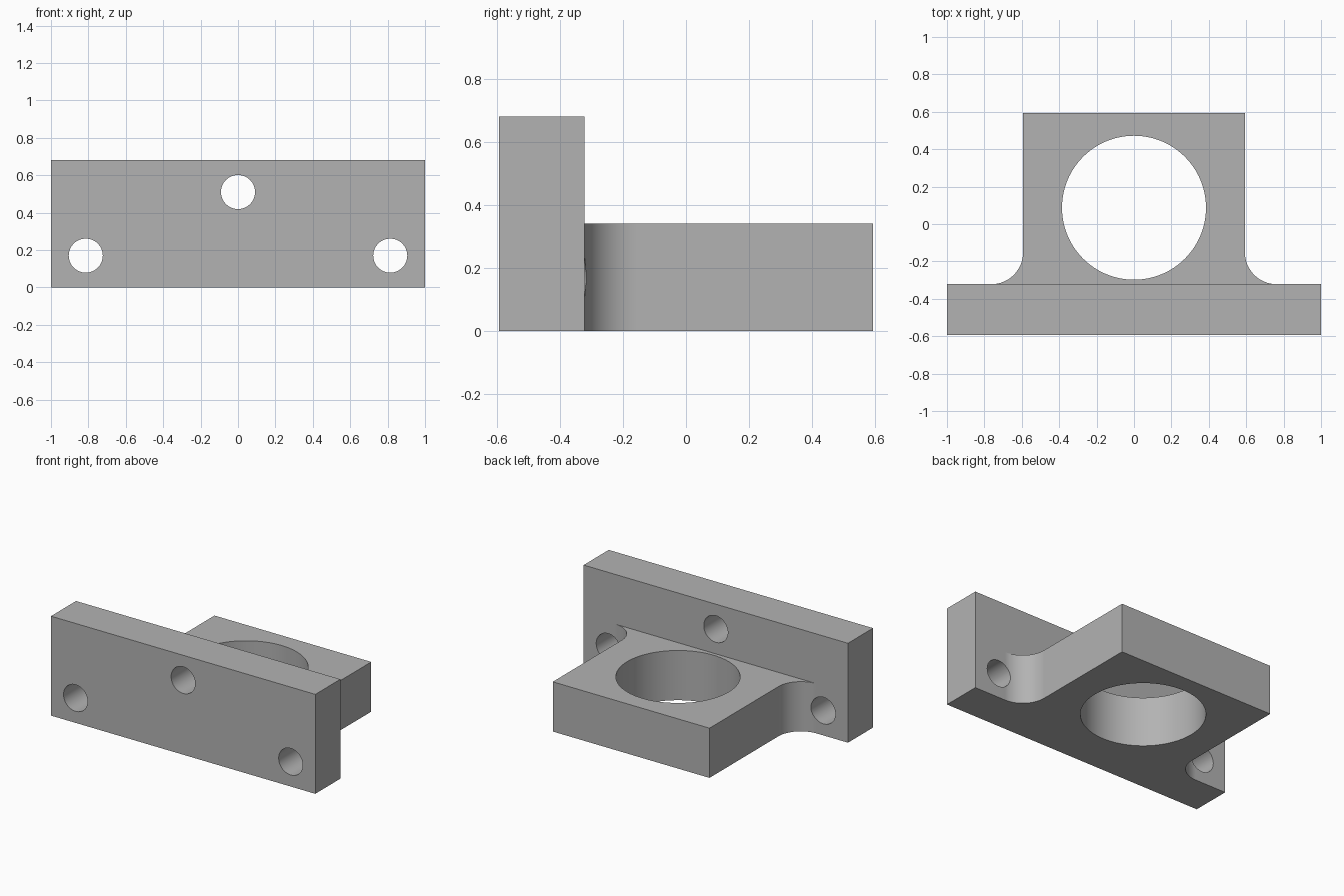
import bpy, bmesh, math

if "Cube" in bpy.data.objects:
    bpy.data.objects.remove(bpy.data.objects["Cube"])

W, D, H = 1.0, 0.593, 0.68      # half width, half depth, wall height
WALL_BACK = -0.322              # rear face of the wall
FLANGE_H, FLANGE_X = 0.34, 0.593
FILLET = 0.17

grey = bpy.data.materials.new("plain grey")
grey.diffuse_color = (0.45, 0.45, 0.45, 1)
grey.use_nodes = True
grey.node_tree.nodes["Principled BSDF"].inputs["Base Color"].default_value = grey.diffuse_color


def prism(name, outline, height):
    """Extrude an outline in the ground plane upwards."""
    bm = bmesh.new()
    face = bm.faces.new([bm.verts.new((x, y, 0)) for x, y in outline])
    top = bmesh.ops.extrude_face_region(bm, geom=[face])["geom"]
    bmesh.ops.translate(bm, vec=(0, 0, height),
                        verts=[v for v in top if isinstance(v, bmesh.types.BMVert)])
    bmesh.ops.recalc_face_normals(bm, faces=bm.faces)
    mesh = bpy.data.meshes.new(name)
    bm.to_mesh(mesh)
    bm.free()
    mesh.materials.append(grey)
    obj = bpy.data.objects.new(name, mesh)
    bpy.context.collection.objects.link(obj)
    return obj


def boolean(target, tool, operation):
    mod = target.modifiers.new(tool.name, 'BOOLEAN')
    mod.object, mod.operation, mod.solver = tool, operation, 'EXACT'
    tool.hide_render = True
    tool.hide_set(True)


def drill(target, name, radius, location, rotation=(0, 0, 0), sides=64):
    bpy.ops.mesh.primitive_cylinder_add(vertices=sides, radius=radius, depth=1.5,
                                        location=location, rotation=rotation)
    tool = bpy.context.object
    tool.name = name
    tool.data.materials.append(grey)
    boolean(target, tool, 'DIFFERENCE')
    return tool


# Flange with concave fillets where it meets the wall
cx, cy = FLANGE_X + FILLET, WALL_BACK + FILLET
arc = [(cx - FILLET * math.sin(a), cy - FILLET * math.cos(a))
       for a in (math.radians(90 * i / 16) for i in range(17))]
right = [(W, -D), (W, WALL_BACK)] + arc + [(FLANGE_X, D)]
bracket = prism("bracket", right + [(-x, y) for x, y in reversed(right)], FLANGE_H)

# Upright mounting wall
wall = prism("wall", [(-W, -D), (W, -D), (W, WALL_BACK), (-W, WALL_BACK)], H)
boolean(bracket, wall, 'UNION')

# Large bore and three mounting holes
tools = [wall, drill(bracket, "bore_cutter", 0.385, (0, 0.087, 0.2), sides=96)]
for x, z in ((0, 0.51), (-0.814, 0.17), (0.814, 0.17)):
    tools.append(drill(bracket, "mounting_hole_cutter", 0.091, (x, -0.5, z),
                       (math.pi / 2, 0, 0)))

# Bake the cuts, then shade the round faces smooth
bpy.ops.object.select_all(action='DESELECT')
bpy.context.view_layer.objects.active = bracket
bracket.select_set(True)
for mod in list(bracket.modifiers):
    bpy.ops.object.modifier_apply(modifier=mod.name)
for tool in tools:
    bpy.data.objects.remove(tool)
bpy.ops.object.shade_smooth_by_angle(angle=math.radians(30))
weighted = bracket.modifiers.new("flat_face_normals", 'WEIGHTED_NORMAL')
weighted.keep_sharp = True
